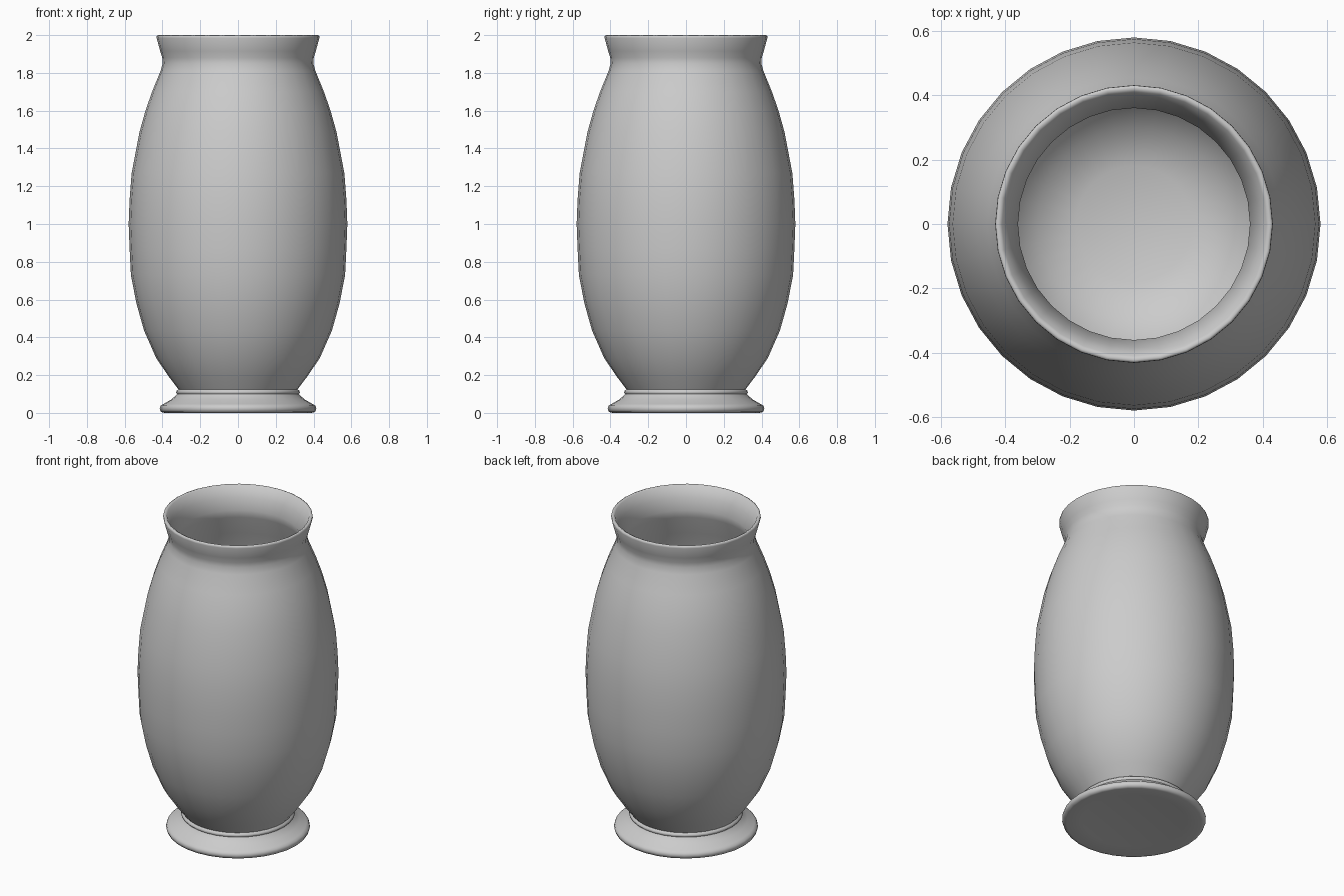
import bpy, bmesh, math

cube = bpy.data.objects.get("Cube")
if cube:
    bpy.data.objects.remove(cube, do_unlink=True)

SIDES = 32

clay = bpy.data.materials.new("light_grey_clay")
clay.use_nodes = True
clay.diffuse_color = (0.6, 0.6, 0.6, 1)
clay.node_tree.nodes["Principled BSDF"].inputs["Base Color"].default_value = (0.6, 0.6, 0.6, 1)


def lathe(name, profile):
    """Spin a closed (radius, height) profile around the z axis."""
    bm = bmesh.new()
    verts = [bm.verts.new((r, 0, z)) for r, z in profile]
    edges = [bm.edges.new(pair) for pair in zip(verts, verts[1:])]
    bmesh.ops.spin(bm, geom=verts + edges, cent=(0, 0, 0), axis=(0, 0, 1),
                   angle=math.tau, steps=SIDES, use_duplicate=False)
    bmesh.ops.remove_doubles(bm, verts=bm.verts, dist=0.0005)
    bmesh.ops.recalc_face_normals(bm, faces=bm.faces)
    mesh = bpy.data.meshes.new(name)
    bm.to_mesh(mesh)
    bm.free()
    obj = bpy.data.objects.new(name, mesh)
    bpy.context.collection.objects.link(obj)
    mesh.materials.append(clay)
    bpy.context.view_layer.objects.active = obj
    obj.select_set(True)
    bpy.ops.object.shade_smooth_by_angle(angle=math.radians(60))
    obj.select_set(False)
    return obj


# Underside and spreading foot
foot = [(0, 0.015), (0.3, 0.012), (0.39, 0.0), (0.408, 0.005), (0.415, 0.022), (0.41, 0.038),
        (0.395, 0.047), (0.355, 0.07), (0.325, 0.095)]
# Small collar ring where the foot meets the body
collar = [(0.322, 0.1), (0.328, 0.108), (0.325, 0.117), (0.316, 0.125)]
# Swelling body
body = [(0.365, 0.19), (0.433, 0.29), (0.497, 0.435), (0.538, 0.58), (0.567, 0.73),
        (0.574, 0.87), (0.579, 1.0), (0.574, 1.13), (0.563, 1.27), (0.522, 1.485),
        (0.49, 1.6), (0.455, 1.7), (0.41, 1.81)]
# Pinched neck and flared lip
lip = [(0.399, 1.85), (0.401, 1.88), (0.412, 1.915), (0.431, 1.985), (0.43, 1.996), (0.422, 2.0),
       (0.41, 1.994)]
# Hollow inside down to the floor
inside = [(0.385, 1.93), (0.36, 1.86), (0.372, 1.81), (0.417, 1.69), (0.485, 1.48),
          (0.525, 1.27), (0.54, 1.0), (0.528, 0.73), (0.46, 0.44), (0.395, 0.3),
          (0.3, 0.18), (0.18, 0.14), (0, 0.13)]

lathe("vase", foot + collar + body + lip + inside)
